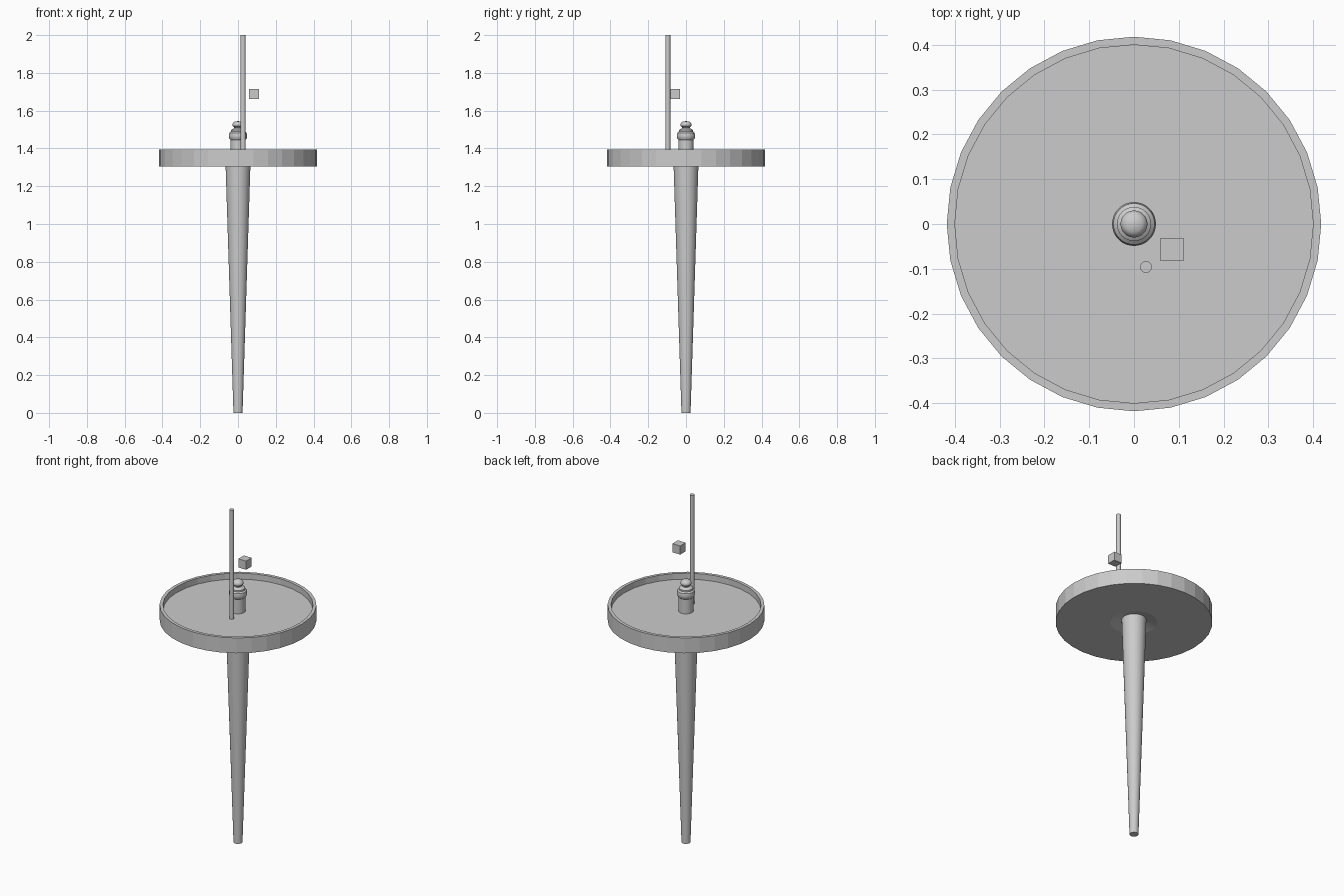
import bpy
import bmesh
from math import cos, sin, pi, radians

if "Cube" in bpy.data.objects:
    bpy.data.objects.remove(bpy.data.objects["Cube"])


def lathe(name, profile, sides, centre=(0, 0), smooth=True):
    """Revolve (radius, z) points around a vertical axis; radius 0 makes a pole."""
    bm = bmesh.new()
    rings = []
    for r, z in profile:
        count = 1 if r == 0 else sides
        rings.append([bm.verts.new((r * cos(2 * pi * i / sides),
                                    r * sin(2 * pi * i / sides), z))
                      for i in range(count)])
    for a, b in zip(rings, rings[1:]):
        for i in range(sides):
            j = (i + 1) % sides
            quad = [a[i % len(a)], a[j % len(a)], b[j % len(b)], b[i % len(b)]]
            bm.faces.new(list(dict.fromkeys(quad)))
    bmesh.ops.recalc_face_normals(bm, faces=bm.faces)
    return finish(name, bm, (*centre, 0), smooth)


def finish(name, bm, location, smooth):
    mesh = bpy.data.meshes.new(name)
    bm.to_mesh(mesh)
    bm.free()
    obj = bpy.data.objects.new(name, mesh)
    obj.location = location
    bpy.context.collection.objects.link(obj)
    if smooth:
        bpy.ops.object.select_all(action='DESELECT')
        obj.select_set(True)
        bpy.context.view_layer.objects.active = obj
        bpy.ops.object.shade_smooth_by_angle(angle=radians(35))
    return obj


FLOOR = 1.36

# Faceted round tray with raised rim and a shallow hollow beneath
lathe("tray", [(0, 1.32), (0.066, 1.32), (0.125, 1.305), (0.418, 1.305),
               (0.418, 1.395), (0.4, 1.395), (0.4, FLOOR), (0, FLOOR)],
      32, smooth=False)

# Tapered leg
lathe("leg", [(0, 0), (0.024, 0), (0.066, 1.32), (0, 1.32)], 32)

# Turned finial in the middle of the tray
lathe("finial", [(0, FLOOR), (0.04, FLOOR), (0.04, 1.445), (0.046, 1.452),
                 (0.049, 1.467), (0.046, 1.482), (0.038, 1.489),
                 (0.038, 1.497), (0.03, 1.503), (0.02, 1.507),
                 (0.02, 1.512), (0.028, 1.518), (0.03, 1.526),
                 (0.027, 1.535), (0.018, 1.542), (0, 1.545)], 32)

# Thin upright rod
lathe("rod", [(0, FLOOR), (0.013, FLOOR), (0.013, 2), (0, 2)], 16, (0.027, -0.096))

# Small floating cube
bm = bmesh.new()
bmesh.ops.create_cube(bm, size=0.051)
finish("cube", bm, (0.085, -0.057, 1.688), False)
